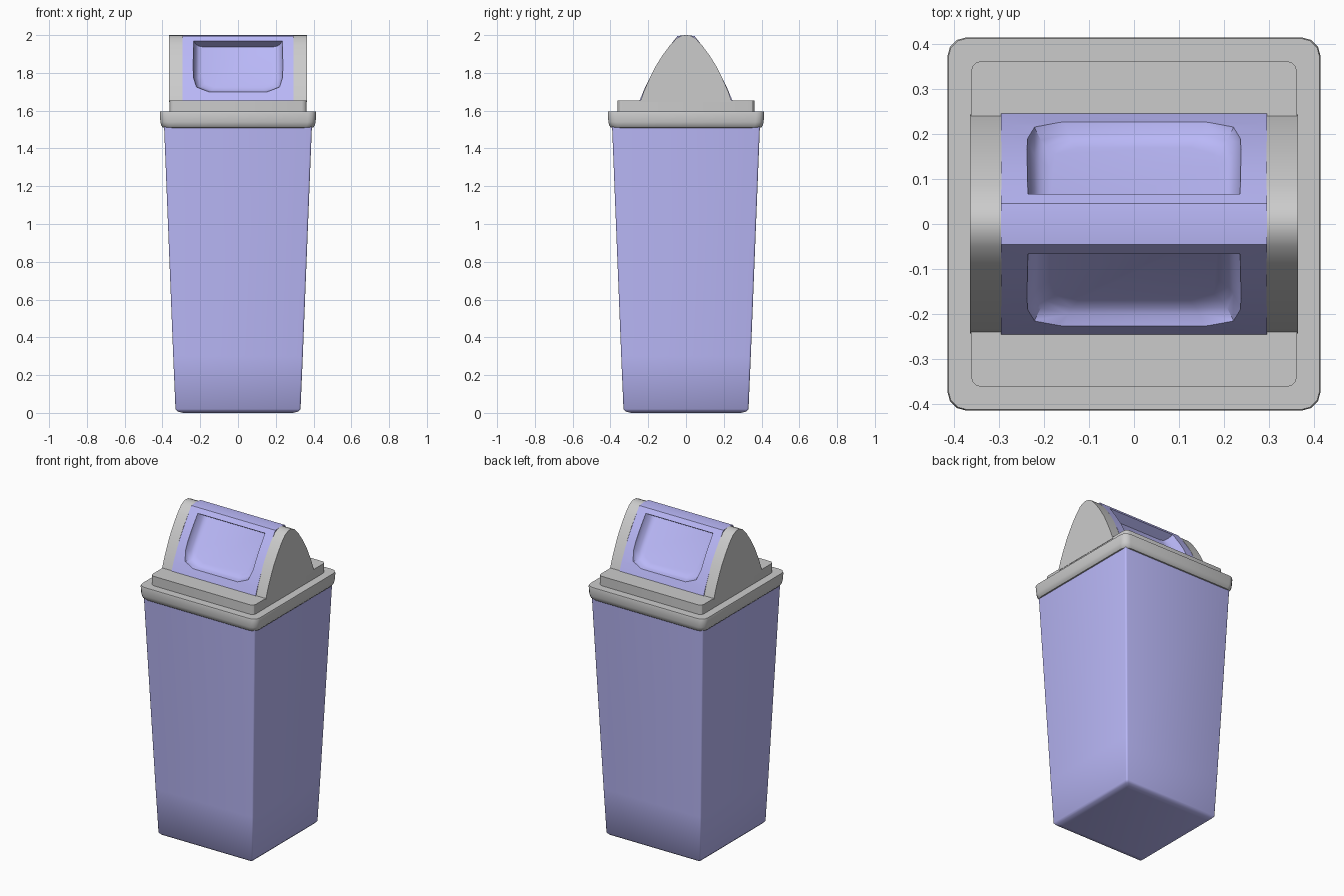
import bpy, bmesh, math
from mathutils import Vector

if "Cube" in bpy.data.objects:
    bpy.data.objects.remove(bpy.data.objects["Cube"])

blue = bpy.data.materials.new("blue_plastic")
blue.diffuse_color = (0.49, 0.48, 0.94, 1)
blue.use_nodes = True
blue.node_tree.nodes["Principled BSDF"].inputs["Base Color"].default_value = blue.diffuse_color


def loft(name, rings, material=None):
    """Skin a list of equal-length closed rings and cap both ends."""
    bm = bmesh.new()
    loops = [[bm.verts.new(p) for p in ring] for ring in rings]
    n = len(loops[0])
    for a, b in zip(loops, loops[1:]):
        for i in range(n):
            j = (i + 1) % n
            bm.faces.new((a[i], a[j], b[j], b[i]))
    bm.faces.new(loops[0][::-1])
    bm.faces.new(loops[-1])
    bmesh.ops.recalc_face_normals(bm, faces=bm.faces)
    mesh = bpy.data.meshes.new(name)
    bm.to_mesh(mesh)
    bm.free()
    obj = bpy.data.objects.new(name, mesh)
    bpy.context.collection.objects.link(obj)
    if material:
        mesh.materials.append(material)
    return obj


def square(half, z, r, segs=3):
    """Rounded square ring at height z."""
    pts = []
    for q in range(4):
        cx = (half - r) * (1 if q in (0, 3) else -1)
        cy = (half - r) * (1 if q in (0, 1) else -1)
        for s in range(segs + 1):
            a = math.pi / 2 * (q + s / segs)
            pts.append((cx + r * math.cos(a), cy + r * math.sin(a), z))
    return pts


def prism(name, half_profile, x0, x1, material=None):
    """Extrude a y-z arch, given as its +y half from base to crown, along x."""
    prof = half_profile + [(-y, z) for y, z in half_profile[-2::-1]]
    return loft(name, [[(x, y, z) for y, z in prof] for x in (x0, x1)], material)


def smooth(obj, angle=30):
    bpy.ops.object.select_all(action='DESELECT')
    obj.select_set(True)
    bpy.context.view_layer.objects.active = obj
    bpy.ops.object.shade_smooth_by_angle(angle=math.radians(angle))


# Tapered bin body with a softened base
body = loft("bin_body", [square(h, z, 0.01) for h, z in
            [(0.29, 0), (0.32, 0.007), (0.331, 0.02), (0.343, 0.3), (0.393, 1.56)]], blue)
smooth(body, 50)

# Lid rim with rounded lower edge
rim = loft("lid_rim", [square(h, z, 0.042) for h, z in
           [(0.385, 1.508), (0.398, 1.511), (0.407, 1.522), (0.411, 1.54),
            (0.414, 1.588), (0.412, 1.595)]])
smooth(rim)

# Raised step on the lid
step = loft("lid_step", [square(0.362, z, 0.025) for z in (1.58, 1.655)])
smooth(step)

# Arched side cheeks of the hood
arch = [(0.243, 1.645), (0.24, 1.655), (0.222, 1.705), (0.2, 1.755), (0.165, 1.828),
        (0.125, 1.892), (0.085, 1.946), (0.05, 1.983), (0.022, 1.997), (0, 2.0)]
for side, x0, x1 in (("left", -0.364, -0.294), ("right", 0.294, 0.364)):
    smooth(prism("hood_cheek_" + side, arch, x0, x1))

# Swing flap between the cheeks
flap_arch = [(0.249, 1.645), (0.245, 1.655), (0.224, 1.707), (0.2, 1.757), (0.165, 1.826),
             (0.125, 1.888), (0.085, 1.944), (0.046, 1.995), (0, 2.0)]
flap = prism("swing_flap", flap_arch, -0.295, 0.295, blue)

# Push recess cut into each face of the flap
top, bottom = Vector((0, 0.065, 1.968)), Vector((0, 0.228, 1.70))
length = (bottom - top).length
down = (bottom - top).normalized()
out = Vector((0, -down.z, down.y))
half = [(0.235, 0), (0.235, 0.225), (0.22, 0.285), (0.155, length)]
outline = half + [(-x, u) for x, u in half[::-1]]
for sign in (1, -1):
    rings = []
    for h, k in [(0.05, -0.04), (0, 0), (-0.035, 0.06), (-0.05, 0.11), (-0.058, 0.2)]:
        ring = []
        for x, u in outline:
            depth = h if h > 0 else h * (1 - 0.35 * u / length)
            p = top + down * u * (1 - k * 0.8) + out * depth
            ring.append((x * (1 - k), sign * p.y, p.z))
        rings.append(ring)
    cutter = loft("recess_cutter", rings, blue)
    cutter.hide_render = True
    mod = flap.modifiers.new("recess", 'BOOLEAN')
    mod.operation, mod.solver, mod.object = 'DIFFERENCE', 'EXACT', cutter
    bpy.context.view_layer.objects.active = flap
    bpy.ops.object.modifier_apply(modifier=mod.name)
    bpy.data.objects.remove(cutter)
smooth(flap, 35)
